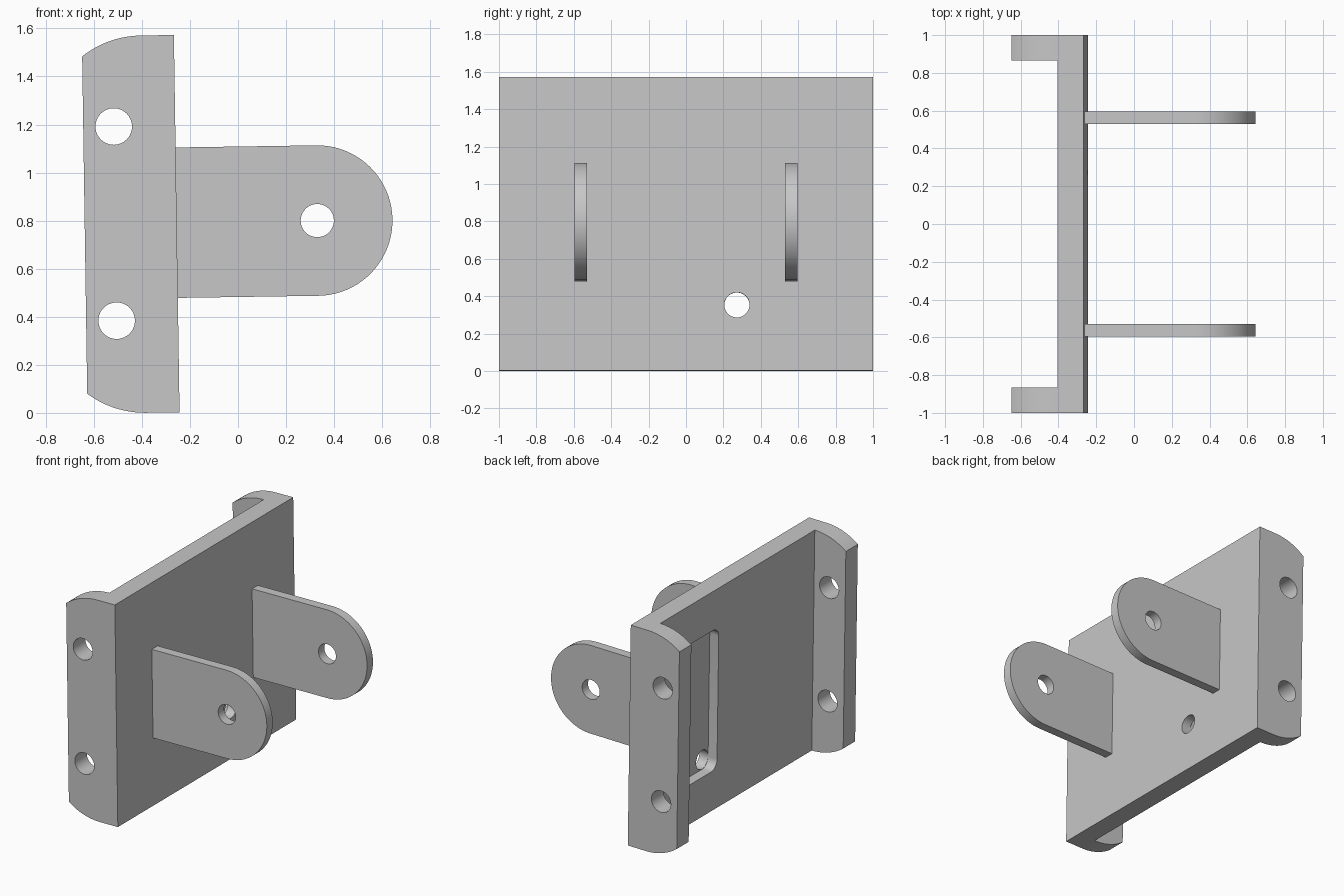
import bpy, bmesh, math

if "Cube" in bpy.data.objects:
    bpy.data.objects.remove(bpy.data.objects["Cube"])

TILT = 0.015              # slight lean of the whole bracket
ORIGIN = (-0.255, 0, 0.7875)
HALF_H = 0.785            # half height
THICK = 0.138             # plate thickness
DEPTH = 0.383             # depth of the side flanges

grey = bpy.data.materials.new("grey_metal")
grey.use_nodes = True
grey.diffuse_color = (0.57, 0.57, 0.57, 1)
grey.node_tree.nodes["Principled BSDF"].inputs["Base Color"].default_value = grey.diffuse_color


def prism(name, outline, axis, lo, hi):
    """Extrude a 2D outline along an axis from lo to hi."""
    place = {"x": lambda p, q, a: (a, p, q),
             "y": lambda p, q, a: (p, a, q),
             "z": lambda p, q, a: (p, q, a)}[axis]
    bm = bmesh.new()
    base = bm.faces.new([bm.verts.new(place(p, q, lo)) for p, q in outline])
    side = bmesh.ops.extrude_face_region(bm, geom=[base])["geom"]
    bmesh.ops.translate(bm, vec=place(0, 0, hi - lo),
                        verts=[v for v in side if isinstance(v, bmesh.types.BMVert)])
    bmesh.ops.recalc_face_normals(bm, faces=bm.faces)
    mesh = bpy.data.meshes.new(name)
    bm.to_mesh(mesh)
    bm.free()
    mesh.materials.append(grey)
    obj = bpy.data.objects.new(name, mesh)
    bpy.context.collection.objects.link(obj)
    return obj


def arc(cx, cy, r, start, end, n):
    angles = [math.radians(start + (end - start) * i / n) for i in range(n + 1)]
    return [(cx + r * math.cos(a), cy + r * math.sin(a)) for a in angles]


def circle(cx, cy, r):
    return arc(cx, cy, r, 0, 360, 48)[:-1]


def rounded_rect(x0, x1, y0, y1, r):
    return (arc(x1 - r, y1 - r, r, 0, 90, 8) + arc(x0 + r, y1 - r, r, 90, 180, 8)
            + arc(x0 + r, y0 + r, r, 180, 270, 8) + arc(x1 - r, y0 + r, r, 270, 360, 8))


def boolean(obj, tool, operation="DIFFERENCE"):
    tool.hide_render = True
    mod = obj.modifiers.new("cut", "BOOLEAN")
    mod.operation, mod.object, mod.solver = operation, tool, "EXACT"
    bpy.context.view_layer.objects.active = obj
    bpy.ops.object.modifier_apply(modifier=mod.name)
    bpy.data.objects.remove(tool)


def finish(obj):
    obj.location = ORIGIN
    obj.rotation_euler = (0, -TILT, 0)
    bpy.ops.object.select_all(action="DESELECT")
    obj.select_set(True)
    bpy.context.view_layer.objects.active = obj
    bpy.ops.object.shade_smooth_by_angle(angle=math.radians(30))


# Channel body: U-shaped plan
inner = 0.866
plan = [(0, -1), (0, 1), (-DEPTH, 1), (-DEPTH, inner), (-THICK, inner),
        (-THICK, -inner), (-DEPTH, -inner), (-DEPTH, -1)]
body = prism("channel_body", plan, "z", -1, 1)

# Rounded flange corners: trim with the side profile
run, drop = DEPTH - THICK, 0.083
radius = (run ** 2 + drop ** 2) / (2 * drop)
sweep = math.degrees(math.asin(run / radius))
top = arc(-THICK, HALF_H - radius, radius, 90, 90 + sweep, 16)
profile = [(0.1, HALF_H)] + top + [(u, -v) for u, v in reversed(top)] + [(0.1, -HALF_H)]
boolean(body, prism("side_profile", profile, "y", -1.2, 1.2), "INTERSECT")

# Flange bolt holes, through both sides
for v in (-0.4, 0.408):
    boolean(body, prism("bolt_hole", circle(-0.256, v, 0.076), "y", -1.2, 1.2))

# Recessed pocket in the back of the plate, with a hole in its lower corner
pocket = rounded_rect(0.204, 0.72, -0.503, 0.505, 0.066)
boolean(body, prism("pocket", pocket, "x", -0.25, -THICK + 0.07))
boolean(body, prism("cable_hole", circle(0.272, -0.434, 0.067), "x", -0.3, 0.2))
finish(body)

# Pair of round-ended lugs with pin holes
for side, name in ((-1, "front_lug"), (1, "back_lug")):
    y0, y1 = sorted((side * 0.529, side * 0.595))
    cu, cv, r = 0.585, 0.004, 0.313
    outline = [(-0.01, cv - r)] + arc(cu, cv, r, -90, 90, 40) + [(-0.01, cv + r)]
    lug = prism(name, outline, "y", y0, y1)
    boolean(lug, prism("pin_hole", circle(cu, cv, 0.069), "y", -1, 1))
    finish(lug)
